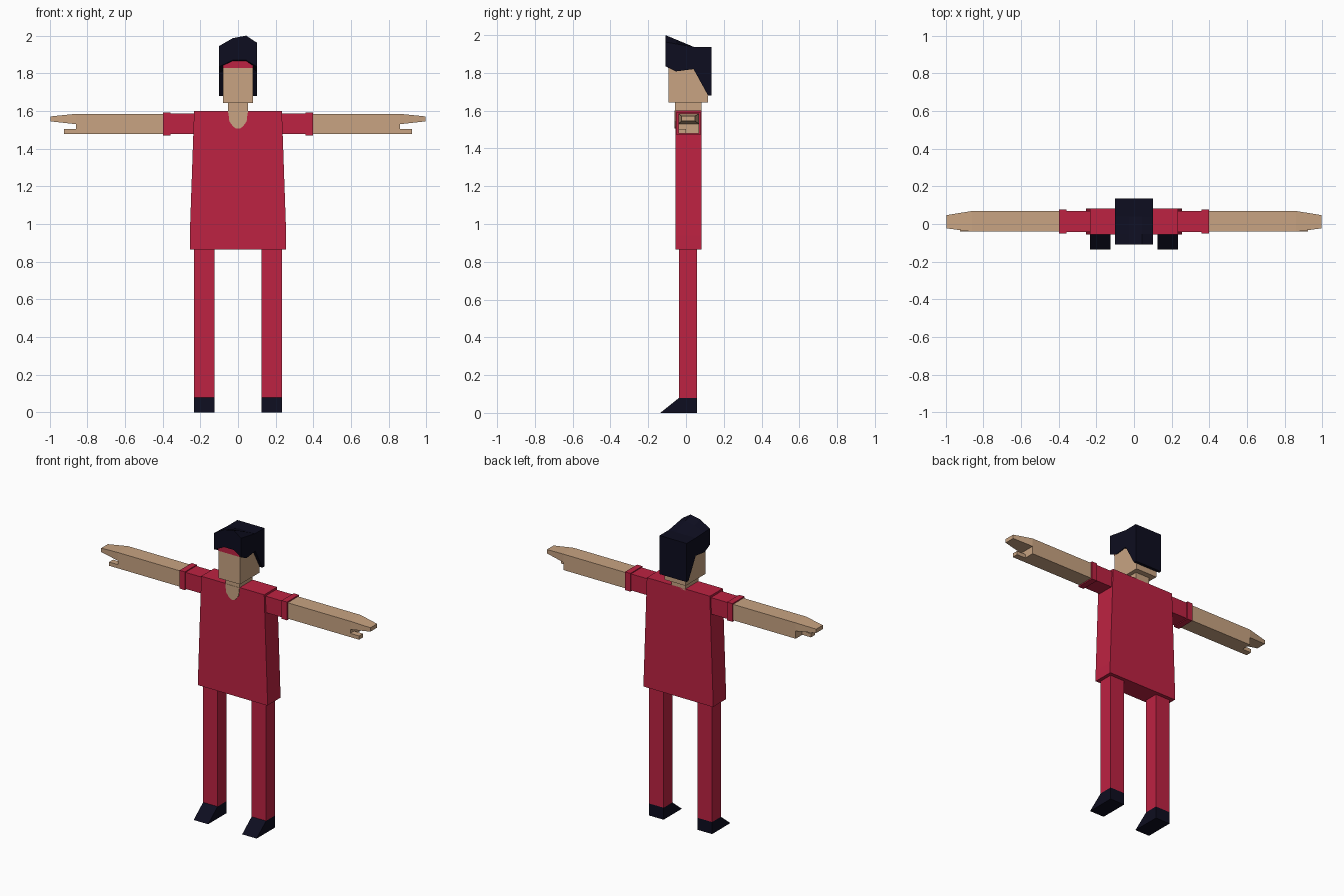
import bpy

if "Cube" in bpy.data.objects:
    bpy.data.objects.remove(bpy.data.objects["Cube"])


def material(name, rgb):
    m = bpy.data.materials.new(name)
    m.diffuse_color = (*rgb, 1)
    m.use_nodes = True
    m.node_tree.nodes["Principled BSDF"].inputs["Base Color"].default_value = m.diffuse_color
    return m


RED = material("crimson cloth", (0.51, 0.016, 0.054))
SKIN = material("skin", (0.58, 0.37, 0.223))
NAVY = material("dark navy", (0.004, 0.004, 0.014))


def mesh(name, verts, faces, mat):
    me = bpy.data.meshes.new(name)
    me.from_pydata(verts, [], faces)
    me.materials.append(mat)
    ob = bpy.data.objects.new(name, me)
    bpy.context.collection.objects.link(ob)
    # consistent outward normals
    import bmesh
    bm = bmesh.new()
    bm.from_mesh(me)
    bmesh.ops.recalc_face_normals(bm, faces=bm.faces)
    bm.to_mesh(me)
    bm.free()
    return ob


def loft(name, a, b, mat):
    """Closed solid between two matching loops of points."""
    n = len(a)
    faces = [tuple(range(n)), tuple(range(n, 2 * n))]
    faces += [(i, (i + 1) % n, n + (i + 1) % n, n + i) for i in range(n)]
    return mesh(name, list(a) + list(b), faces, mat)


def rect(x, y0, y1, z0, z1):
    return [(x, y0, z0), (x, y1, z0), (x, y1, z1), (x, y0, z1)]


def box(name, x0, x1, y0, y1, z0, z1, mat):
    return loft(name, rect(x0, y0, y1, z0, z1), rect(x1, y0, y1, z0, z1), mat)


def front_prism(name, pts, y0, y1, mat):
    """Extrude an x-z outline along y."""
    return loft(name, [(x, y0, z) for x, z in pts], [(x, y1, z) for x, z in pts], mat)


# Tunic, slightly flared to the hem
half = [(0.256, 0.865), (0.256, 0.94), (0.233, 1.60)]
front_prism("tunic", half + [(-x, z) for x, z in reversed(half)], -0.056, 0.081, RED)

# Neck and the bare skin in the neckline
box("neck", -0.052, 0.052, -0.058, 0.081, 1.59, 1.65, SKIN)
half = [(0.052, 1.60), (0.046, 1.545), (0.024, 1.515), (0.008, 1.506)]
front_prism("neckline", half + [(-x, z) for x, z in reversed(half)], -0.06, -0.052, SKIN)

# Head with forehead band
box("head", -0.079, 0.079, -0.092, 0.117, 1.642, 1.86, SKIN)
box("forehead_band", -0.079, 0.079, -0.096, -0.088, 1.827, 1.885, RED)

# Hair: a grid of columns (x) and stations (y) with top and bottom heights
xs = [-0.1, -0.027, 0.043, 0.1]
front_top = [1.945, 1.987, 2.0, 1.963]
ys = [-0.109, -0.053, 0.04, 0.117, 0.136]
side_low = [1.835, 1.808, 1.82, 1.68, 1.68]
mid_low = [1.87, 1.855, 1.82, 1.68, 1.68]
verts = []
for j, y in enumerate(ys):
    t = min(1, (y - ys[0]) / (ys[2] - ys[0]))
    for i, x in enumerate(xs):
        low = side_low[j] if i in (0, 3) else mid_low[j]
        verts += [(x, y, low), (x, y, front_top[i] * (1 - t) + 1.938 * t)]


def vid(i, j, top):
    return (j * 4 + i) * 2 + top


faces = []
for j in range(4):
    for i in range(3):
        for k in (0, 1):
            faces.append((vid(i, j, k), vid(i + 1, j, k), vid(i + 1, j + 1, k), vid(i, j + 1, k)))
    for i in (0, 3):
        faces.append((vid(i, j, 0), vid(i, j + 1, 0), vid(i, j + 1, 1), vid(i, j, 1)))
for i in range(3):
    for j in (0, 4):
        faces.append((vid(i, j, 0), vid(i + 1, j, 0), vid(i + 1, j, 1), vid(i, j, 1)))
mesh("hair", verts, faces, NAVY)

# Limbs on both sides
for side, s in (("left", 1), ("right", -1)):
    box(side + "_sleeve", s * 0.225, s * 0.36, -0.043, 0.07, 1.477, 1.587, RED)
    box(side + "_cuff", s * 0.358, s * 0.397, -0.05, 0.077, 1.471, 1.593, RED)
    box(side + "_arm", s * 0.39, s * 0.86, -0.041, 0.069, 1.479, 1.585, SKIN)
    loft(side + "_hand", rect(s * 0.86, -0.041, 0.069, 1.53, 1.585),
         rect(s * 0.996, -0.023, 0.047, 1.545, 1.571), SKIN)
    box(side + "_thumb", s * 0.855, s * 0.925, -0.041, 0.0, 1.479, 1.504, SKIN)
    box(side + "_leg", s * 0.126, s * 0.233, -0.036, 0.057, 0.08, 0.87, RED)
    # Wedge-toed shoe
    prof = [(-0.136, 0), (0.057, 0), (0.057, 0.08), (-0.036, 0.08)]
    loft(side + "_shoe", [(s * 0.126, y, z) for y, z in prof],
         [(s * 0.233, y, z) for y, z in prof], NAVY)
